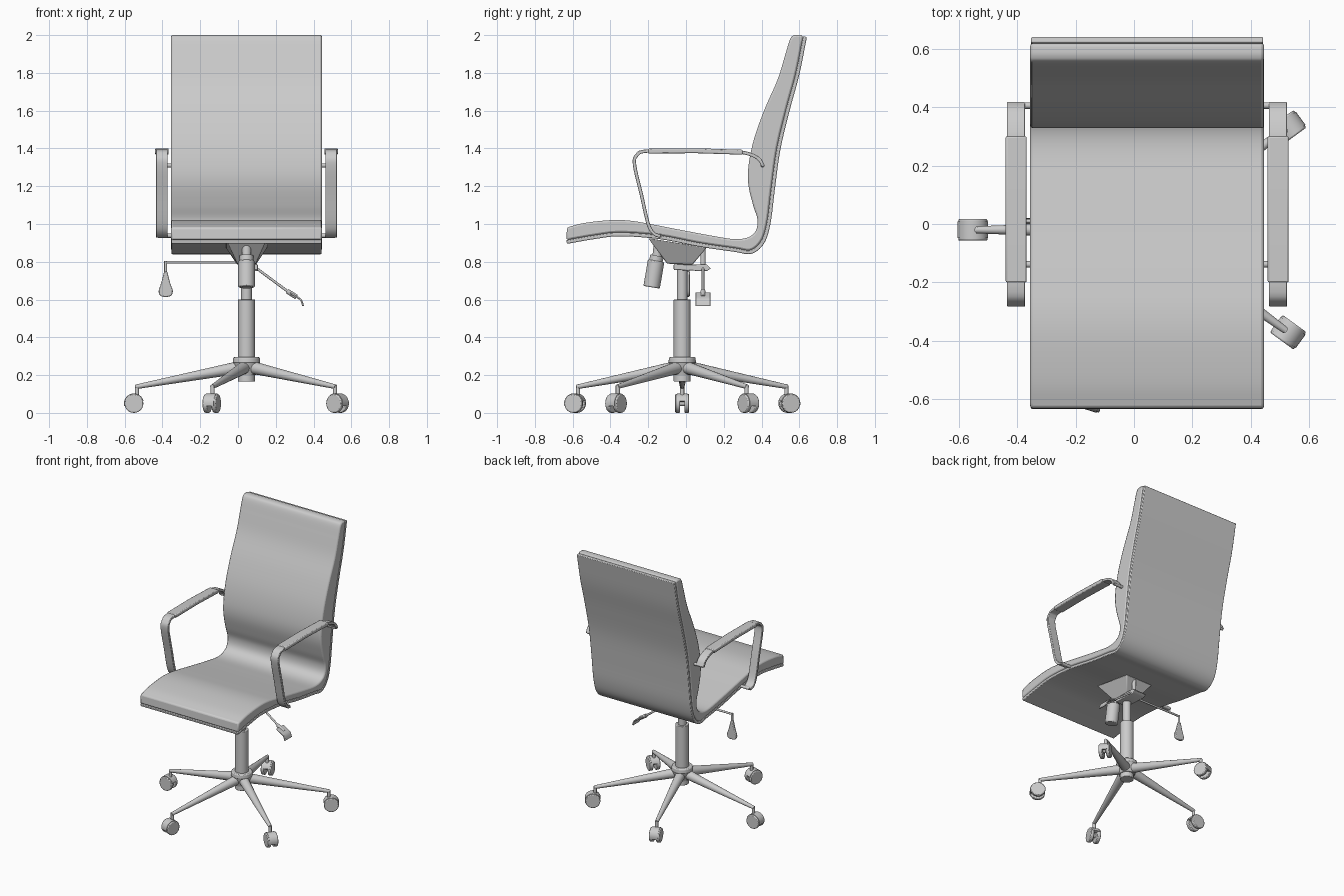
import bpy, bmesh, math
from mathutils import Vector, Matrix

if "Cube" in bpy.data.objects:
    bpy.data.objects.remove(bpy.data.objects["Cube"])

grey = bpy.data.materials.new("plain_grey")
grey.use_nodes = True
grey.diffuse_color = (0.6, 0.6, 0.6, 1)
grey.node_tree.nodes["Principled BSDF"].inputs["Base Color"].default_value = (0.6, 0.6, 0.6, 1)

CX, CY = 0.045, -0.02          # column axis


def finish(name, bm, bevel=0, segments=2):
    bmesh.ops.recalc_face_normals(bm, faces=bm.faces)
    mesh = bpy.data.meshes.new(name)
    bm.to_mesh(mesh)
    bm.free()
    ob = bpy.data.objects.new(name, mesh)
    bpy.context.collection.objects.link(ob)
    mesh.materials.append(grey)
    if bevel:
        mod = ob.modifiers.new("soft_edges", "BEVEL")
        mod.width, mod.segments = bevel, segments
        mod.limit_method, mod.angle_limit = "ANGLE", math.radians(50)
    bpy.ops.object.select_all(action="DESELECT")
    ob.select_set(True)
    bpy.context.view_layer.objects.active = ob
    bpy.ops.object.shade_smooth_by_angle(angle=math.radians(40))
    return ob


def smooth_path(pts, steps=5):
    """Catmull-Rom curve through 2D points."""
    p = [Vector(q) for q in pts]
    p = [2 * p[0] - p[1]] + p + [2 * p[-1] - p[-2]]
    out = []
    for a, b, c, d in zip(p, p[1:], p[2:], p[3:]):
        for i in range(steps):
            t = i / steps
            out.append(0.5 * (2 * b + (c - a) * t + (2 * a - 5 * b + 4 * c - d) * t * t
                              + (3 * b - a - 3 * c + d) * t ** 3))
    return out + [p[-2]]


def offset(path, dist):
    """Shift a 2D path to its left side."""
    out = []
    for i, q in enumerate(path):
        t = (path[min(i + 1, len(path) - 1)] - path[max(i - 1, 0)]).normalized()
        out.append(q + Vector((-t.y, t.x)) * dist)
    return out


def slab(name, outline, lo, hi, axis="x", bevel=0):
    """Extrude a 2D outline along x (outline in yz) or y (outline in xz)."""
    bm = bmesh.new()
    place = (lambda q, s: (s, q[0], q[1])) if axis == "x" else (lambda q, s: (q[0], s, q[1]))
    face = bm.faces.new([bm.verts.new(place(q, lo)) for q in outline])
    new = bmesh.ops.extrude_face_region(bm, geom=[face])["geom"]
    move = Vector(place((0, 0), hi - lo))
    bmesh.ops.translate(bm, vec=move, verts=[g for g in new if isinstance(g, bmesh.types.BMVert)])
    return finish(name, bm, bevel)


def ribbon(name, path, thick, lo, hi, axis="x", bevel=0):
    outline = offset(path, thick / 2) + offset(path, -thick / 2)[::-1]
    return slab(name, outline, lo, hi, axis, bevel)


def rod(name, a, b, r1, r2=None, sides=24, bevel=0):
    a, b = Vector(a), Vector(b)
    d = b - a
    bm = bmesh.new()
    turn = Matrix.Translation((a + b) / 2) @ d.to_track_quat("Z", "Y").to_matrix().to_4x4()
    bmesh.ops.create_cone(bm, cap_ends=True, segments=sides, radius1=r1,
                          radius2=r1 if r2 is None else r2, depth=d.length, matrix=turn)
    return finish(name, bm, bevel)


def column(name, z1, z2, r1, r2=None, bevel=0):
    return rod(name, (CX, CY, z1), (CX, CY, z2), r1, r2, 32, bevel)


# Seat and backrest: padded cushion on a thin bent shell
front_face = smooth_path([
    (-.63, .982), (-.54, 1.005), (-.405, 1.02), (-.3, 1.018), (-.19, 1.0), (-.035, .97),
    (.125, .94), (.255, .92), (.33, .93), (.37, .965), (.378, 1.025), (.355, 1.1),
    (.33, 1.21), (.332, 1.315), (.36, 1.45), (.415, 1.605), (.485, 1.765), (.525, 1.895),
    (.552, 1.98), (.575, 2.0), (.61, 2.0)])
back_face = smooth_path([
    (-.63, .895), (-.485, .92), (-.35, .935), (-.14, .92), (.07, .88), (.255, .853),
    (.345, .842), (.412, .895), (.447, 1.0), (.47, 1.18), (.5, 1.395), (.55, 1.605),
    (.6, 1.79), (.64, 1.99)])
seam = offset(back_face, .02)
slab("cushion", front_face + seam[::-1], -.355, .445, bevel=.01)
slab("back_shell", seam + back_face[::-1], -.352, .442, bevel=.004)

# Armrests: bent flat band, pad and fixing pins
arm_path = smooth_path([
    (-.135, .935), (-.17, .95), (-.2, 1.0), (-.235, 1.15), (-.272, 1.31), (-.262, 1.362),
    (-.21, 1.386), (0, 1.386), (.25, 1.382), (.33, 1.372), (.385, 1.345), (.41, 1.305)])
pad_path = [Vector((-.2, 1.386)), Vector((.05, 1.388)), Vector((.3, 1.38))]
for side, sign in (("right", -1), ("left", 1)):
    mid = CX + sign * .448
    ribbon(side + "_arm_band", arm_path, .018, mid - .031, mid + .031, bevel=.003)
    ribbon(side + "_arm_pad", pad_path, .026, mid - .036, mid + .036, bevel=.006)
    for y, z in ((.405, 1.31), (-.138, .938)):
        rod(side + "_arm_pin", (mid + sign * .02, y, z), (CX + sign * .38, y, z), .011, sides=16)

# Tilt mechanism under the seat
bm = bmesh.new()
top = [bm.verts.new((CX + x, y, z)) for x, y, z in
       ((-.11, -.2, .925), (.11, -.2, .925), (.11, .11, .875), (-.11, .11, .875))]
low = [bm.verts.new((CX + x, y, z)) for x, y, z in
       ((-.05, -.1, .79), (.05, -.1, .79), (.05, .035, .785), (-.05, .035, .785))]
bm.faces.new(top)
bm.faces.new(low)
for i in range(4):
    j = (i + 1) % 4
    bm.faces.new((top[i], top[j], low[j], low[i]))
finish("seat_bracket", bm, .006)
slab("mechanism_plate", [(-.065, .757), (.11, .75), (.132, .765), (.11, .785), (-.065, .787)],
     CX - .04, CX + .06, bevel=.004)
rod("mechanism_post", (CX + .03, .09, .77), (CX + .03, .09, .88), .014)
rod("tension_neck", (CX, -.145, .9), (CX, -.155, .81), .025)
rod("tension_collar", (CX, -.153, .832), (CX, -.16, .8), .036)
rod("tension_knob", (CX, -.158, .805), (CX, -.182, .665), .044, bevel=.006)

# Right lever: straight bar with a hanging teardrop grip
rod("right_lever_bar", (CX, .01, .797), (-.388, .01, .797), .007, sides=12)
rod("right_lever_drop", (-.383, .01, .803), (-.383, .01, .73), .008, sides=12)
grip = smooth_path([(-.375, .75), (-.36, .69), (-.345, .645), (-.355, .62), (-.383, .614),
                    (-.411, .62), (-.42, .645), (-.406, .69), (-.391, .75)], 3)
slab("right_lever_grip", grip, .0, .02, "y", .005)

# Left lever: slanted bar with a flat curled paddle
rod("left_lever_bar", (CX + .04, .09, .775), (.285, .09, .627), .007, sides=12)
rod("left_lever_socket", (.26, .09, .645), (.31, .09, .613), .013, sides=12)
paddle = smooth_path([(.275, .635), (.315, .612), (.335, .595), (.345, .565)], 3)
ribbon("left_lever_paddle", paddle, .01, .05, .13, "y", .004)

# Gas column and hub
column("column_piston", .58, .8, .028)
column("column_sleeve", .165, .6, .045, bevel=.003)
column("hub_collar", .262, .295, .073, .07, .006)
column("hub_taper", .2, .264, .052, .07)

# Five legs with twin-wheel casters
for i in range(5):
    a = math.radians(36 + 72 * i)
    out, tan = Vector((math.cos(a), math.sin(a), 0)), Vector((-math.sin(a), math.cos(a), 0))

    def at(r, z, t=0):
        return Vector((CX, CY, z)) + out * r + tan * t

    rod("leg", at(.03, .242), at(.585, .138), .034, .012, 16)
    rod("caster_stem", at(.58, .085), at(.58, .145), .011, sides=12)
    for s in (-1, 1):
        rod("caster_wheel", at(.596, .05, s * .012), at(.596, .05, s * .037), .05, bevel=.005)
    rod("caster_axle", at(.596, .05, -.03), at(.596, .05, .03), .014, sides=12)
    # Hood: half ring over the wheels
    bm = bmesh.new()
    arc = [math.radians(-15 + 15 * k) for k in range(13)]
    shape = [(.053 * math.cos(t), .053 * math.sin(t)) for t in arc]
    shape += [(.03 * math.cos(t), .03 * math.sin(t)) for t in arc[::-1]]
    rims = [[bm.verts.new(at(.596 + u, .05 + v, w)) for u, v in shape] for w in (-.028, .028)]
    n = len(shape)
    for rim in rims:
        bm.faces.new(rim)
    for k in range(n):
        m = (k + 1) % n
        bm.faces.new((rims[0][k], rims[0][m], rims[1][m], rims[1][k]))
    finish("caster_hood", bm)
